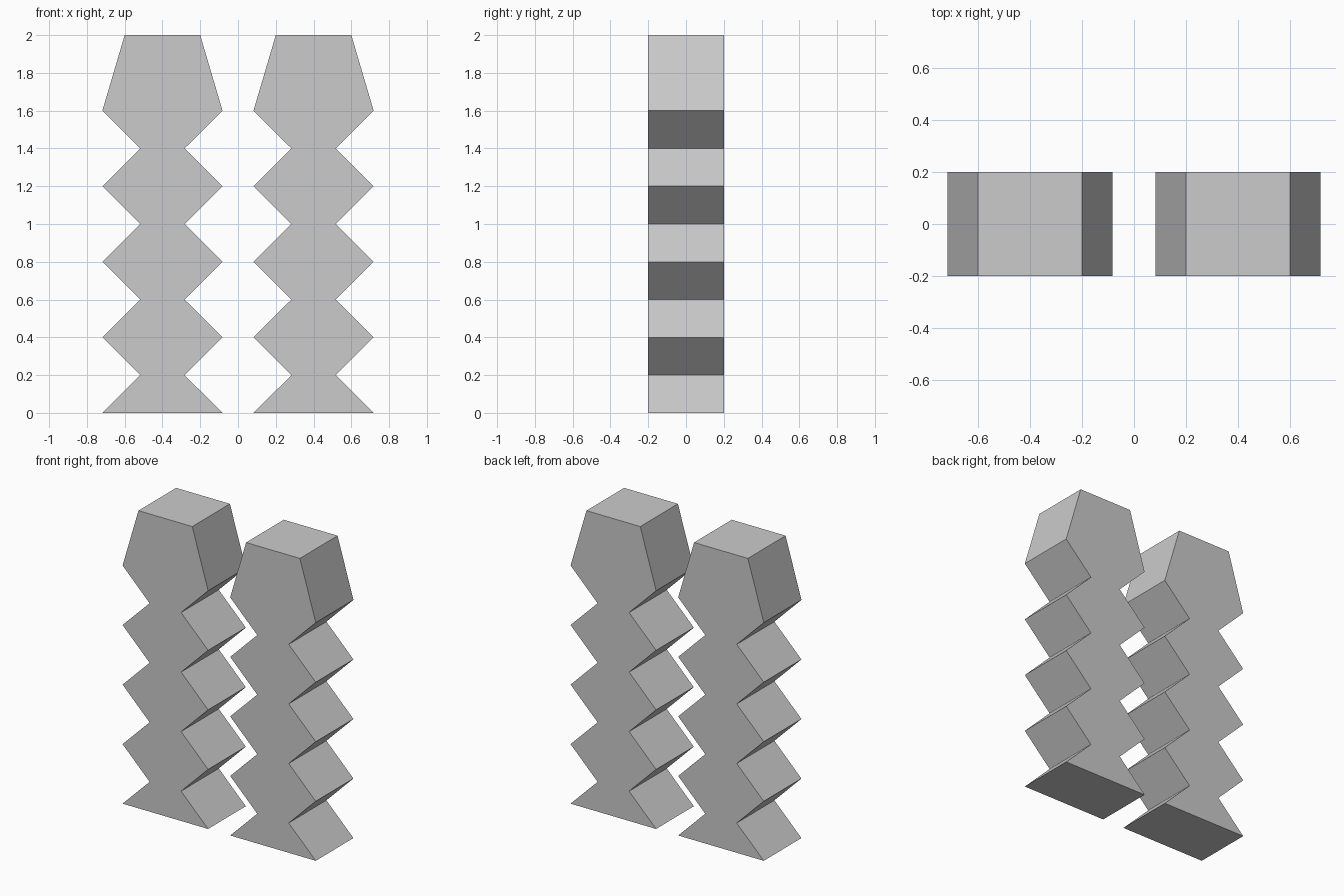
import bpy, bmesh

if "Cube" in bpy.data.objects:
    bpy.data.objects.remove(bpy.data.objects["Cube"])

DEPTH = 0.4
WIDE, WAIST, TOP = 0.318, 0.117, 0.2

# Half-width of the zigzag outline at each height
levels = [(WIDE if i % 2 == 0 else WAIST, 0.2 * i) for i in range(9)] + [(TOP, 2.0)]
outline = [(w, z) for w, z in levels] + [(-w, z) for w, z in reversed(levels)]


def make_column(name, x):
    """Extrude the zigzag outline along y."""
    bm = bmesh.new()
    face = bm.faces.new([bm.verts.new((px, -DEPTH / 2, pz)) for px, pz in outline])
    result = bmesh.ops.extrude_face_region(bm, geom=[face], use_keep_orig=True)
    moved = [g for g in result["geom"] if isinstance(g, bmesh.types.BMVert)]
    bmesh.ops.translate(bm, verts=moved, vec=(0, DEPTH, 0))
    bmesh.ops.recalc_face_normals(bm, faces=bm.faces[:])
    mesh = bpy.data.meshes.new(name)
    bm.to_mesh(mesh)
    bm.free()
    obj = bpy.data.objects.new(name, mesh)
    obj.location.x = x
    bpy.context.collection.objects.link(obj)


# Twin columns
make_column("left_zigzag_column", -0.4)
make_column("right_zigzag_column", 0.4)
